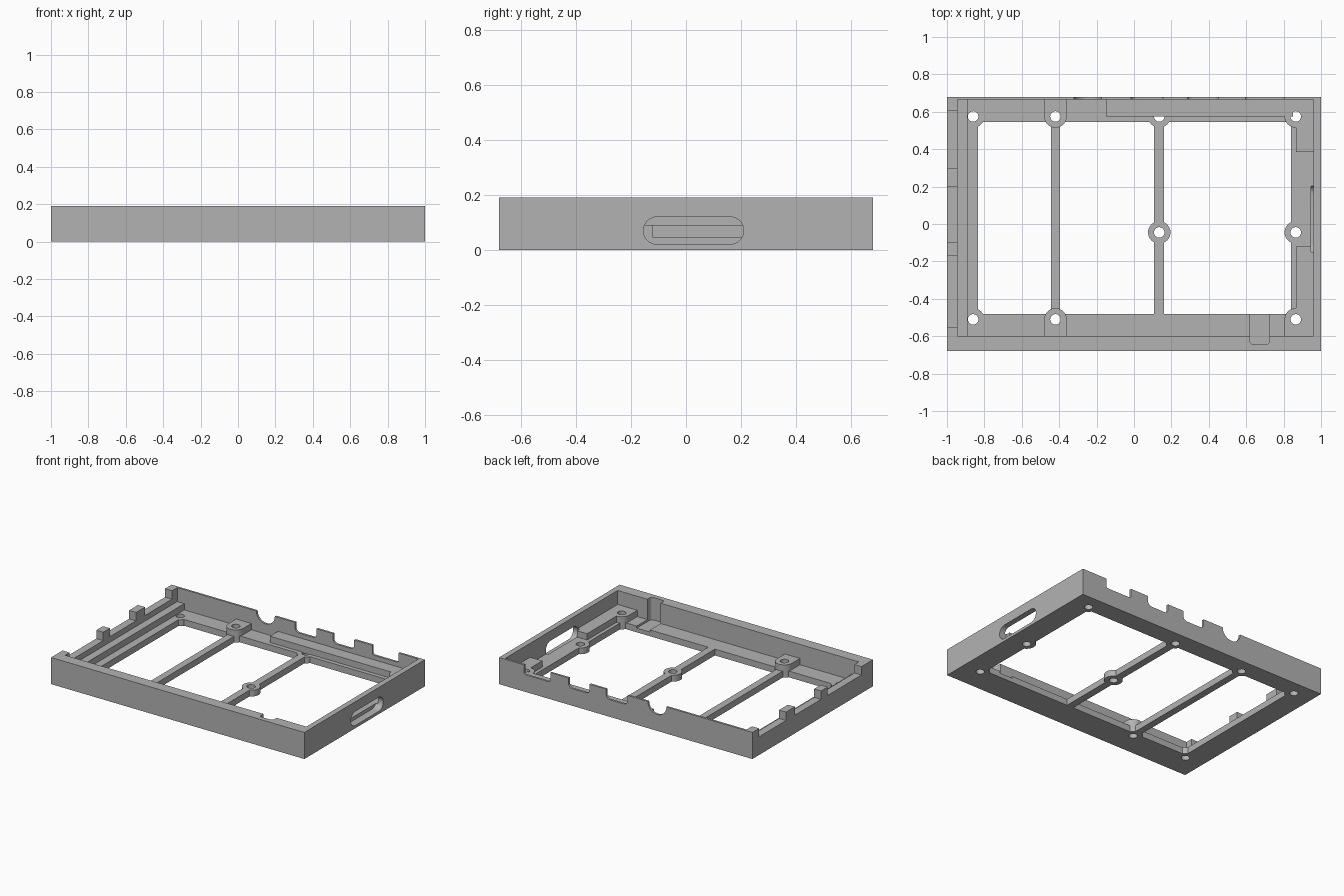
import bpy, bmesh
from math import cos, sin, pi

if "Cube" in bpy.data.objects:
    bpy.data.objects.remove(bpy.data.objects["Cube"], do_unlink=True)

grey = bpy.data.materials.new("plain_grey")
grey.use_nodes = True
COLOUR = (0.45, 0.45, 0.45, 1)
grey.diffuse_color = COLOUR
grey.node_tree.nodes["Principled BSDF"].inputs["Base Color"].default_value = COLOUR


def prism(name, outline, lo, hi, axis="z"):
    """Extrude a closed 2D outline along one axis."""
    place = {"x": lambda a, b, c: (c, a, b),
             "y": lambda a, b, c: (a, c, b),
             "z": lambda a, b, c: (a, b, c)}[axis]
    bm = bmesh.new()
    ends = [[bm.verts.new(place(a, b, c)) for a, b in outline] for c in (lo, hi)]
    for ring in ends:
        bm.faces.new(ring)
    n = len(outline)
    for i in range(n):
        j = (i + 1) % n
        bm.faces.new((ends[0][i], ends[0][j], ends[1][j], ends[1][i]))
    bmesh.ops.recalc_face_normals(bm, faces=bm.faces)
    mesh = bpy.data.meshes.new(name)
    bm.to_mesh(mesh)
    bm.free()
    mesh.materials.append(grey)
    obj = bpy.data.objects.new(name, mesh)
    bpy.context.collection.objects.link(obj)
    return obj


def rect(a0, a1, b0, b1):
    return [(a0, b0), (a1, b0), (a1, b1), (a0, b1)]


def arc(a, b, r, start, end, steps):
    return [(a + r * cos(start + (end - start) * i / steps),
             b + r * sin(start + (end - start) * i / steps)) for i in range(steps + 1)]


def circle(a, b, r):
    return arc(a, b, r, 0, 2 * pi, 32)[:-1]


def rounded(a0, a1, b0, b1, r):
    """Rectangle with only its two low-b corners rounded."""
    return (arc(a0 + r, b0 + r, r, pi, 1.5 * pi, 6)
            + arc(a1 - r, b0 + r, r, 1.5 * pi, 2 * pi, 6) + [(a1, b1), (a0, b1)])


def combine(operation, tool):
    mod = case.modifiers.new("step", "BOOLEAN")
    mod.operation, mod.solver, mod.object = operation, "EXACT", tool
    bpy.context.view_layer.objects.active = case
    bpy.ops.object.modifier_apply(modifier=mod.name)
    bpy.data.objects.remove(tool, do_unlink=True)


def add(*args):
    combine("UNION", prism("addition", *args))


def cut(*args):
    combine("DIFFERENCE", prism("cutter", *args))


HEIGHT, FLOOR, RAISED, LOW = 0.19, 0.045, 0.09, 0.13
BACK, FRONT = 0.575, -0.51          # screw rows
RIM, HOLE = 0.06, 0.028             # boss and hole radii

# Tray with outer walls and floor
case = prism("case_frame", rect(-1, 1, -0.68, 0.68), 0, HEIGHT)
cut(rect(-0.945, 0.96, -0.60, 0.665), FLOOR, 0.3)

# Three floor openings, leaving two crossbars
for x0, x1 in ((-0.835, -0.445), (-0.395, 0.108), (0.16, 0.84)):
    cut(rect(x0, x1, -0.48, 0.545), -0.1, 0.1)

# Floor-level screw bosses
low_bosses = [(-0.86, BACK), (-0.86, FRONT), (0.135, BACK), (0.135, -0.045), (0.865, -0.045)]
for x, y in low_bosses:
    add(circle(x, y, RIM), 0, FLOOR)

# Raised D-shaped screw pads against the front and back walls
for x in (-0.42, 0.865):
    right = x + RIM if x < 0 else 0.965
    add(arc(x, BACK, RIM, pi, 2 * pi, 16)
        + [(right, BACK), (right, 0.67), (x - RIM, 0.67)][(x < 0):], 0, RAISED)
    add(arc(x, FRONT, RIM, pi, 0, 16)
        + [(right, FRONT), (right, -0.605), (x - RIM, -0.605)][(x < 0):], 0, RAISED)

# Raised blocks along the right wall and ledge along the left wall
add(rect(0.865, 0.965, 0.385, 0.668), 0.02, RAISED)
add(rect(0.865, 0.965, -0.603, -0.12), 0.02, RAISED)
add(rect(-0.95, -0.89, -0.605, 0.67), 0.02, RAISED)

# Screw holes
for x, y in low_bosses + [(x, y) for x in (-0.42, 0.865) for y in (BACK, FRONT)]:
    cut(circle(x, y, HOLE), -0.1, 0.15)

# Raised strip along the back wall, covering half of the middle hole
add(rect(-0.15, 0.85, BACK, 0.667), 0.04, RAISED)

# Lowered stretches of the left wall
for y0, y1 in ((-0.55, -0.17), (-0.095, 0.20), (0.30, 0.605)):
    cut(rect(-1.1, -0.94, y0, y1), LOW, 0.3)

# Connector notches in the back wall: one round, three with rounded corners
cut(arc(-0.248, HEIGHT, 0.073, pi, 2 * pi, 20) + [(-0.175, 0.3), (-0.321, 0.3)],
    0.655, 0.75, "y")
for x0, x1, r in ((-0.015, 0.155, 0.03), (0.285, 0.452, 0.03), (0.595, 0.803, 0.015)):
    cut(rounded(x0, x1, 0.122, 0.3, r), 0.655, 0.75, "y")

# Rounded slot through the right wall
cut(arc(0.16, 0.07, 0.05, -pi / 2, pi / 2, 16)
    + arc(-0.105, 0.07, 0.05, pi / 2, 1.5 * pi, 16), 0.945, 1.1, "x")

# Upright groove in the front wall, running out across the floor
cut(rounded(0.62, 0.725, -0.645, -0.47, 0.02), 0.03, 0.3)

# Smooth round surfaces, keep machined edges crisp
bpy.ops.object.select_all(action="DESELECT")
case.select_set(True)
bpy.context.view_layer.objects.active = case
bpy.ops.object.shade_smooth_by_angle(angle=pi / 6)
